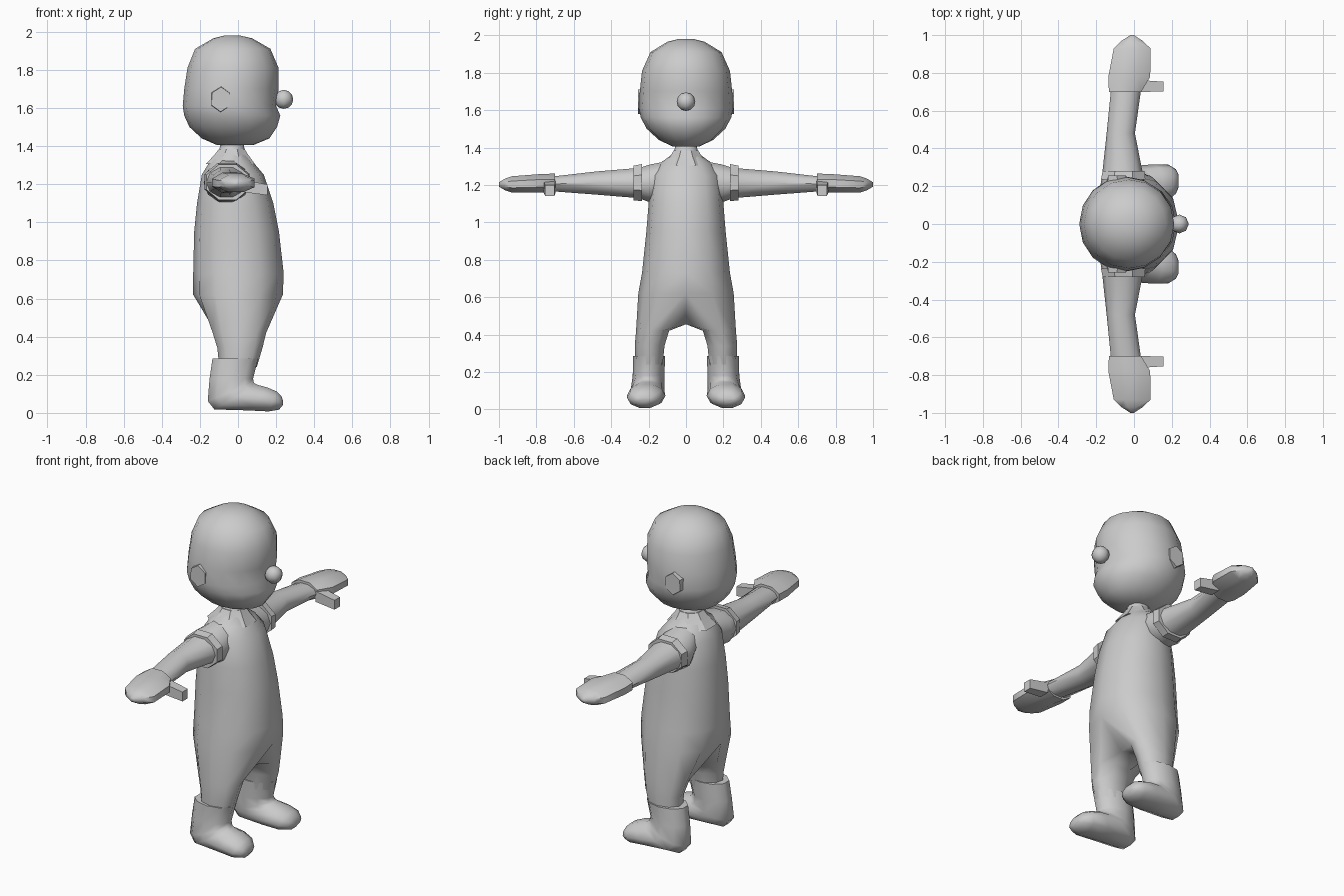
import bpy, bmesh, math
from mathutils import Vector

if "Cube" in bpy.data.objects:
    bpy.data.objects.remove(bpy.data.objects["Cube"])


def finish(name, bm, mirror=False, angle=45):
    bmesh.ops.recalc_face_normals(bm, faces=bm.faces)
    me = bpy.data.meshes.new(name)
    bm.to_mesh(me)
    bm.free()
    ob = bpy.data.objects.new(name, me)
    bpy.context.collection.objects.link(ob)
    if mirror:
        m = ob.modifiers.new("Mirror", "MIRROR")
        m.use_axis = (False, True, False)
    bpy.ops.object.select_all(action="DESELECT")
    ob.select_set(True)
    bpy.context.view_layer.objects.active = ob
    bpy.ops.object.shade_smooth_by_angle(angle=math.radians(angle))
    return ob


def bridge(bm, a, b, closed=True):
    n = len(a)
    for i in range(n if closed else n - 1):
        j = (i + 1) % n
        bm.faces.new((a[i], a[j], b[j], b[i]))


def loft(name, rings, n, phase=0.0, mirror=False, angle=45):
    """Skin through elliptical rings given as (centre, half axis u, half axis v)."""
    bm = bmesh.new()
    loops = []
    for c, u, v in rings:
        c, u, v = Vector(c), Vector(u), Vector(v)
        loops.append([bm.verts.new(c + u * math.cos(t) + v * math.sin(t))
                      for t in (math.tau * k / n + phase for k in range(n))])
    for a, b in zip(loops, loops[1:]):
        bridge(bm, a, b)
    bm.faces.new(loops[0])
    bm.faces.new(loops[-1])
    return finish(name, bm, mirror, angle)


def level(z, x0, x1, ry):
    return ((x0 + x1) / 2, 0, z), ((x1 - x0) / 2, 0, 0), (0, ry, 0)


def across(y, x0, x1, z0, z1):
    return (((x0 + x1) / 2, y, (z0 + z1) / 2),
            ((x1 - x0) / 2, 0, 0), (0, 0, (z1 - z0) / 2))


# Head with a slight snout
loft("head", [level(*r) for r in (
    (1.98, -.07, .01, .04), (1.965, -.13, .075, .10), (1.91, -.225, .17, .19),
    (1.81, -.265, .213, .235), (1.70, -.282, .213, .247), (1.61, -.29, .20, .252),
    (1.56, -.282, .222, .242), (1.50, -.255, .205, .21), (1.44, -.19, .165, .145),
    (1.405, -.11, .08, .07))], 16)

# Nose
bm = bmesh.new()
bmesh.ops.create_uvsphere(bm, u_segments=8, v_segments=6, radius=.05)
bmesh.ops.translate(bm, verts=bm.verts, vec=(.24, 0, 1.645))
finish("nose", bm)

# Ears
loft("ear", [across(.20, -.15, -.03, 1.575, 1.715),
             across(.256, -.145, -.035, 1.58, 1.71)], 6, .5, True, 30)

# Torso and legs: half body, mirrored
bm = bmesh.new()
rows = []
for z, x0, x1, ry in ((1.42, -.09, .03, .055), (1.37, -.10, .035, .065),
                      (1.315, -.15, .08, .14), (1.25, -.19, .135, .185),
                      (1.10, -.215, .185, .20), (.95, -.23, .215, .212),
                      (.73, -.235, .24, .235), (.62, -.235, .235, .255)):
    row = []
    for k in range(7):
        t = math.pi * k / 6
        s = 0 if k in (0, 6) else math.sin(t) ** .85
        row.append(bm.verts.new(((x0 + x1) / 2 + (x1 - x0) / 2 * math.cos(t), ry * s, z)))
    rows.append(row)
for a, b in zip(rows, rows[1:]):
    bridge(bm, a, b, closed=False)
prev = rows[-1] + [bm.verts.new((-.07, 0, .455)), bm.verts.new((.09, 0, .455))]
for z, x0, x1, y0, y1 in ((.42, -.135, .15, .085, .267), (.34, -.11, .13, .11, .274),
                          (.24, -.10, .10, .12, .27)):
    row = []
    for k in range(9):
        t = math.radians(-30 + 40 * k)
        row.append(bm.verts.new(((x0 + x1) / 2 + (x1 - x0) / 2 * math.cos(t),
                                 (y0 + y1) / 2 + (y1 - y0) / 2 * math.sin(t), z)))
    bridge(bm, prev, row)
    prev = row
finish("body_suit", bm, True, 60)

# Boots: rings run from heel-side point to instep-side point
boot = []
for xb, zb, xf, zf, yc, w in (
        (-.14, .285, .112, .285, .197, .085), (-.155, .18, .085, .18, .20, .085),
        (-.165, .06, .09, .16, .205, .09), (-.13, .015, .11, .15, .21, .097),
        (.05, .01, .155, .137, .213, .103), (.16, .005, .205, .115, .22, .094),
        (.215, .015, .228, .09, .225, .065), (.235, .04, .236, .065, .228, .035)):
    boot.append((((xb + xf) / 2, yc, (zb + zf) / 2),
                 ((xf - xb) / 2, 0, (zf - zb) / 2), (0, w, 0)))
loft("boot", boot, 10, math.pi / 10, True, 60)

# Arms, sleeve cuffs, gloves, thumbs
loft("arm", [across(*r) for r in (
    (.08, -.14, .05, 1.14, 1.335), (.19, -.18, .06, 1.10, 1.315),
    (.25, -.17, .05, 1.125, 1.295), (.48, -.145, .005, 1.145, 1.275),
    (.73, -.12, .04, 1.165, 1.245))], 10, 0, True)
loft("sleeve_cuff", [across(*r) for r in (
    (.235, -.185, .07, 1.105, 1.32), (.28, -.175, .065, 1.11, 1.31))], 8,
    math.pi / 8, True, 30)
loft("glove", [across(*r) for r in (
    (.70, -.14, .045, 1.15, 1.265), (.78, -.145, .095, 1.155, 1.262),
    (.93, -.115, .095, 1.155, 1.25), (.97, -.07, .05, 1.17, 1.235),
    (1.0, -.02, 0, 1.19, 1.215))], 8, math.pi / 8, True, 50)
loft("thumb", [((.03, .73, 1.19), (0, .045, 0), (0, 0, .045)),
               ((.155, .728, 1.17), (0, .036, 0), (0, 0, .04))],
     4, math.pi / 4, True, 30)

# Collar
loft("collar", [level(*r) for r in (
    (1.385, -.105, .04, .07), (1.355, -.13, .06, .09), (1.305, -.18, .10, .135))],
    8, math.pi / 8, False, 30)
